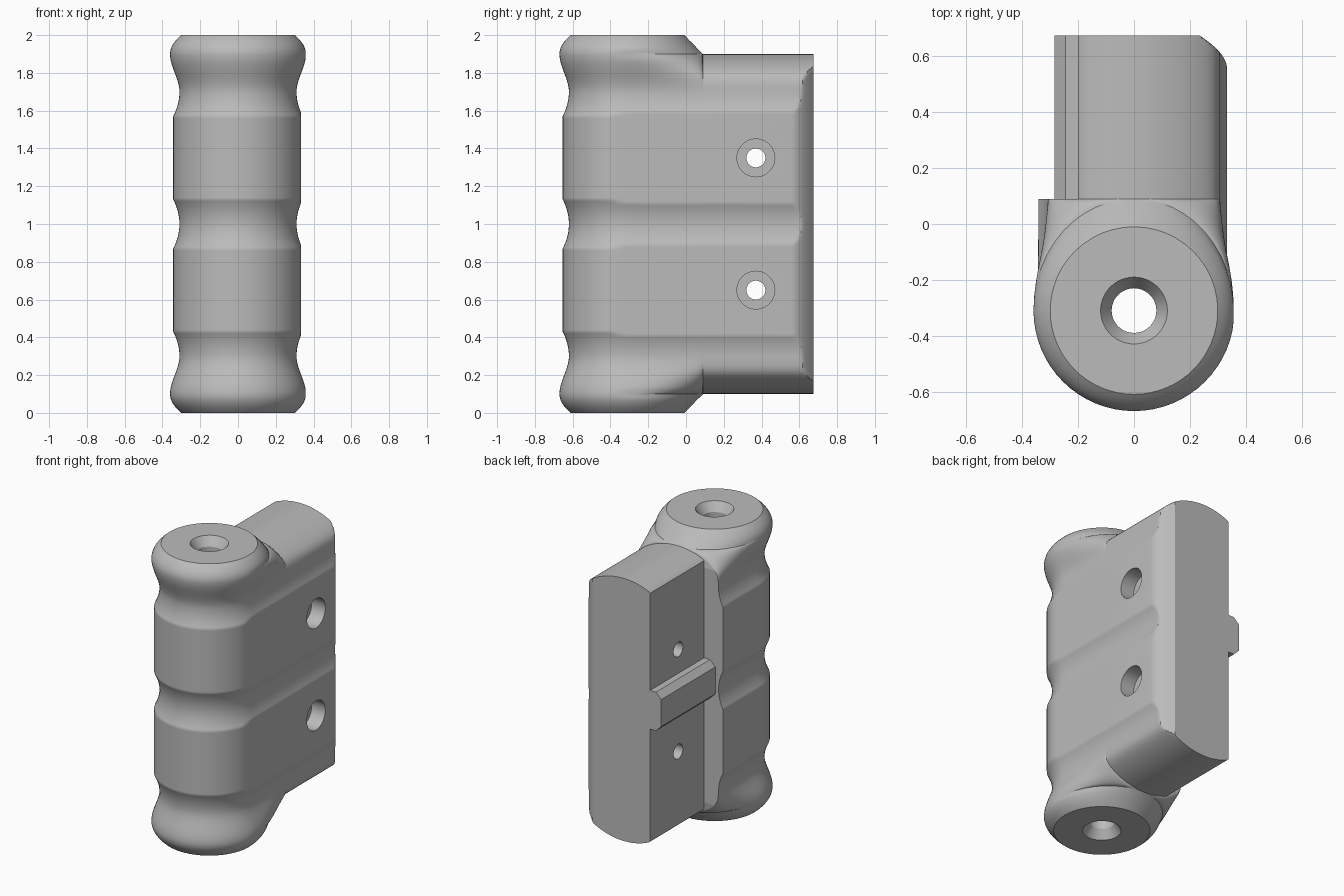
import bpy, bmesh, math
from mathutils import Matrix, Vector

cube = bpy.data.objects.get("Cube")
if cube:
    bpy.data.objects.remove(cube, do_unlink=True)

grey = bpy.data.materials.new("plain grey")
grey.use_nodes = True
colour = (0.5, 0.5, 0.5, 1)
grey.diffuse_color = colour
grey.node_tree.nodes["Principled BSDF"].inputs["Base Color"].default_value = colour

AXIS_Y, STEP_Y, BACK_Y = -0.31, 0.09, 0.675


def new_object(name, bm):
    bmesh.ops.remove_doubles(bm, verts=bm.verts, dist=1e-5)
    bmesh.ops.recalc_face_normals(bm, faces=bm.faces)
    mesh = bpy.data.meshes.new(name)
    bm.to_mesh(mesh)
    bm.free()
    mesh.materials.append(grey)
    obj = bpy.data.objects.new(name, mesh)
    bpy.context.collection.objects.link(obj)
    return obj


def loft(name, rings):
    """Skin a stack of closed rings and cap both ends."""
    bm = bmesh.new()
    loops = [[bm.verts.new(p) for p in ring] for ring in rings]
    n = len(loops[0])
    for a, b in zip(loops, loops[1:]):
        for i in range(n):
            j = (i + 1) % n
            bm.faces.new((a[i], a[j], b[j], b[i]))
    bm.faces.new(loops[0])
    bm.faces.new(loops[-1])
    return new_object(name, bm)


def cut(target, r1, r2, start, end):
    """Drill a straight or tapered round hole between two points."""
    start, end = Vector(start), Vector(end)
    axis = end - start
    bm = bmesh.new()
    place = Matrix.Translation((start + end) / 2) @ axis.to_track_quat('Z', 'Y').to_matrix().to_4x4()
    bmesh.ops.create_cone(bm, cap_ends=True, segments=48, radius1=r1, radius2=r2,
                          depth=axis.length, matrix=place)
    cutter = new_object("hole_cutter", bm)
    cutter.hide_render = True
    mod = target.modifiers.new("hole", 'BOOLEAN')
    mod.operation, mod.solver, mod.object = 'DIFFERENCE', 'EXACT', cutter
    bpy.context.view_layer.objects.active = target
    bpy.ops.object.modifier_apply(modifier=mod.name)
    bpy.data.objects.remove(cutter, do_unlink=True)


def radius(d):
    """Grip radius at distance d from mid height: finger grooves, flared ends."""
    if d > 0.9:
        return 0.36 - 0.06 * ((d - 0.9) / 0.1) ** 2
    if d > 0.7:
        u = (d - 0.7) / 0.2
        return 0.31 + 0.05 * u * u * (3 - 2 * u)
    for groove in (0, 0.7):
        u = abs(d - groove) / 0.13
        if u < 1:
            return 0.31 + 0.033 * u * u
    return 0.343


def half_width(d, limit):
    """Half width of the rear section, closing in an arch at top and bottom."""
    if d >= 0.9:
        return 0.0
    side = min(radius(min(d, 0.7)), limit)
    h = max(d, 0.433) - 0.433
    arch = math.sqrt(max(0.467 ** 2 - h * h, 1e-6))
    return (arch ** -14 + side ** -14) ** (-1 / 14)


def grip_ring(z):
    d = abs(z - 1)
    r = radius(d)
    limit = 0.333 if d < 0.7 else 0.357
    rear = STEP_Y - max(0, d - 0.9) + 0.31
    pts = []
    for i in range(33):                       # round front
        t = math.pi * (1 + i / 32)
        pts.append((min(r * math.cos(t), limit), AXIS_Y + r * math.sin(t), z))
    quarter = [math.pi / 2 * i / 12 for i in range(1, 13)]
    a = half_width(d, limit)
    r_right = min(r, limit)
    for t in quarter:                         # right flank to the back
        pts.append((a + (r_right - a) * math.cos(t), AXIS_Y + rear * math.sin(t), z))
    a = half_width(d, 1)
    for t in reversed(quarter):               # back to the other flank
        pts.append((-a - (r - a) * math.cos(t), AXIS_Y + rear * math.sin(t), z))
    return pts


def block_ring(z):
    a = max(half_width(abs(z - 1), 0.333), 0.003)
    pts = [(a, STEP_Y, z)]
    for i in range(11):                       # rounded rear edge
        t = i / 10
        pts.append((min(a, 0.333 - 0.098 * t ** 1.8), 0.56 + 0.115 * t, z))
    left = -min(0.2, a)
    return pts + [(left, BACK_Y, z), (left, STEP_Y, z)]


levels = sorted([i / 100 for i in range(201)] + [0.102, 0.105, 1.895, 1.898])

# Handle with a countersunk bore through its length
grip = loft("grip", [grip_ring(z) for z in levels])
cut(grip, 0.08, 0.08, (0, AXIS_Y, -0.1), (0, AXIS_Y, 2.1))
for inner, outer in ((1.94, 2.02), (0.06, -0.02)):
    cut(grip, 0.08, 0.133, (0, AXIS_Y, inner), (0, AXIS_Y, outer))

# Mounting block with two counterbored screw holes
block = loft("mounting_block", [block_ring(z) for z in levels if 0.0999 < z < 1.9001])
for z in (0.65, 1.35):
    cut(block, 0.05, 0.05, (-0.5, 0.37, z), (0.5, 0.37, z))
    cut(block, 0.1, 0.1, (0.23, 0.37, z), (0.5, 0.37, z))

# Locating rail across the flat face
section = [(-0.19, 0.92), (-0.245, 0.92), (-0.285, 0.96),
           (-0.285, 1.145), (-0.245, 1.185), (-0.19, 1.185)]
rail = loft("locating_rail", [[(x, y, z) for x, z in section] for y in (STEP_Y, BACK_Y)])

for obj in (grip, block, rail):
    bpy.ops.object.select_all(action='DESELECT')
    obj.select_set(True)
    bpy.context.view_layer.objects.active = obj
    bpy.ops.object.shade_smooth_by_angle(angle=math.radians(30))
